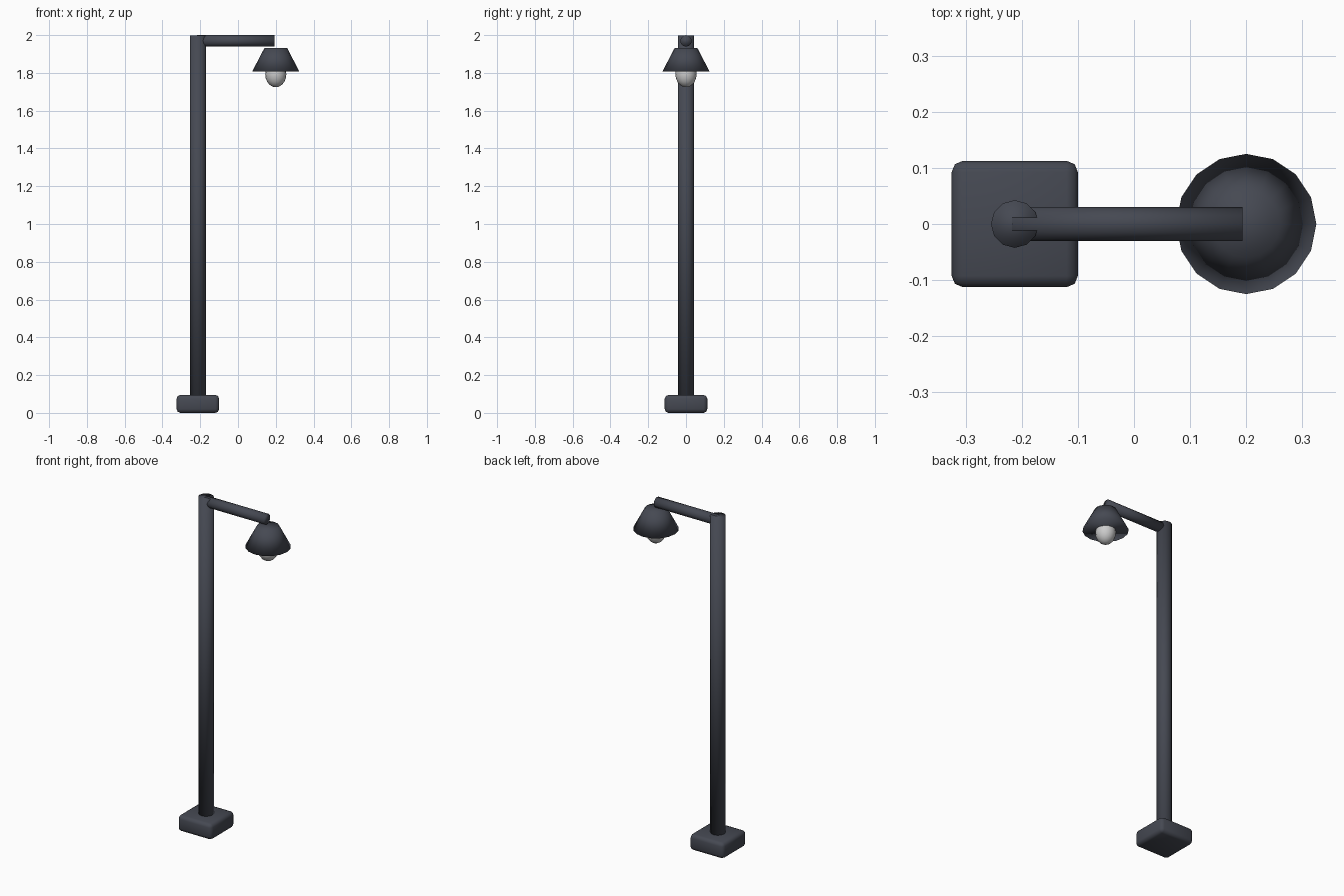
import bpy
import math

if "Cube" in bpy.data.objects:
    bpy.data.objects.remove(bpy.data.objects["Cube"])


def material(name, color):
    m = bpy.data.materials.new(name)
    m.diffuse_color = color
    m.use_nodes = True
    m.node_tree.nodes["Principled BSDF"].inputs["Base Color"].default_value = m.diffuse_color
    return m


metal = material("dark_metal", (0.06, 0.066, 0.085, 1))
glass = material("white_glass", (0.8, 0.8, 0.8, 1))


def finish(name, mat):
    ob = bpy.context.object
    ob.name = name
    ob.data.materials.append(mat)
    bpy.ops.object.shade_smooth()
    return ob


POLE_X, LAMP_X = -0.2125, 0.2

# Bevelled square base
bpy.ops.mesh.primitive_cube_add(size=1, location=(POLE_X, 0, 0.0475))
bpy.context.object.scale = (0.225, 0.225, 0.095)
bpy.ops.object.transform_apply(location=False, rotation=False, scale=True)
base = finish("base", metal)
bev = base.modifiers.new("bevel", 'BEVEL')
bev.width = 0.02
bev.segments = 2

# Upright pole
bottom, top = 0.05, 1.997
bpy.ops.mesh.primitive_cylinder_add(vertices=12, radius=0.0425, depth=top - bottom,
                                    location=(POLE_X, 0, (top + bottom) / 2))
finish("pole", metal)

# Horizontal arm, its top edge just breaking through the pole cap
x0, x1 = -0.2175, 0.193
bpy.ops.mesh.primitive_cylinder_add(vertices=12, radius=0.0305, depth=x1 - x0,
                                    location=((x0 + x1) / 2, 0, 1.9695),
                                    rotation=(0, math.pi / 2, 0))
finish("arm", metal)

# Conical lamp shade
z0, z1 = 1.807, 1.932
bpy.ops.mesh.primitive_cone_add(vertices=16, radius1=0.125, radius2=0.06, depth=z1 - z0,
                                location=(LAMP_X, 0, (z0 + z1) / 2))
finish("lamp_shade", metal)

# Elongated bulb
bpy.ops.mesh.primitive_uv_sphere_add(segments=16, ring_count=10, radius=1,
                                     location=(LAMP_X, 0, 1.793))
bpy.context.object.scale = (0.056, 0.056, 0.069)
bpy.ops.object.transform_apply(location=False, rotation=False, scale=True)
finish("bulb", glass)
